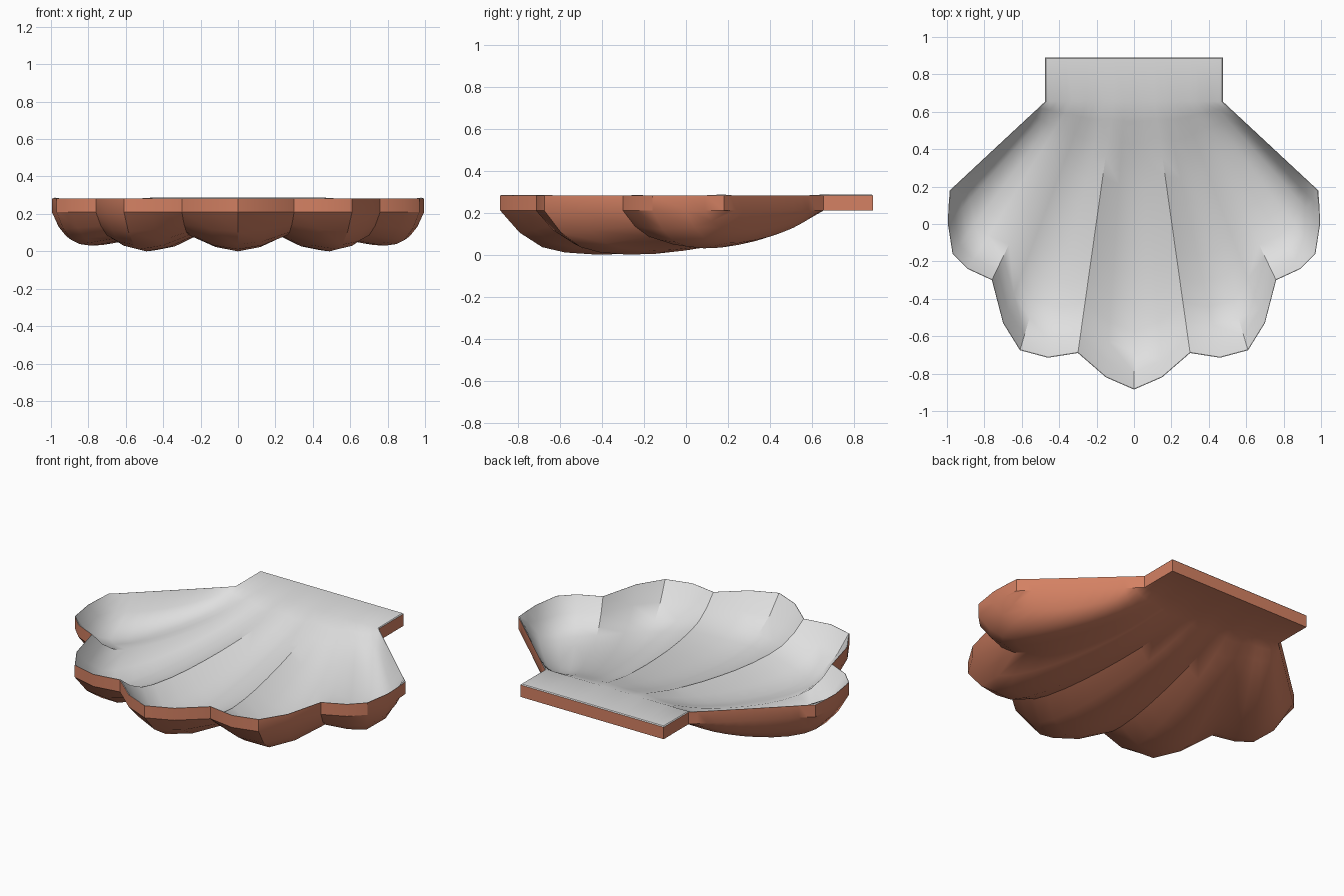
import bpy, bmesh

if "Cube" in bpy.data.objects:
    bpy.data.objects.remove(bpy.data.objects["Cube"])

RIM_Z, THICK = 0.21, 0.077

def material(name, col):
    m = bpy.data.materials.new(name)
    m.diffuse_color = (*col, 1)
    m.use_nodes = True
    m.node_tree.nodes["Principled BSDF"].inputs["Base Color"].default_value = m.diffuse_color
    return m

# Fan columns of the right half: hinge x, rim x, rim y, groove depth
half = [
    (0.00, 0.00, -0.885, 0.210), (0.05, 0.15, -0.82, 0.187),
    (0.11, 0.30, -0.69, 0.130), (0.16, 0.46, -0.715, 0.188),
    (0.21, 0.61, -0.675, 0.210), (0.25, 0.70, -0.53, 0.190),
    (0.30, 0.76, -0.30, 0.150), (0.33, 0.89, -0.24, 0.170),
    (0.36, 0.97, -0.16, 0.180), (0.41, 0.995, 0.00, 0.155),
    (0.45, 0.992, 0.09, 0.100), (0.475, 0.985, 0.18, 0.0),
]
columns = [(-a, -b, c, d) for a, b, c, d in reversed(half[1:])] + half

# Depth profile from hinge to rim: position along the column, share of depth
profile = [(0, 0), (0.07, 0.17), (0.15, 0.37), (0.22, 0.53), (0.3, 0.67),
           (0.4, 0.81), (0.5, 0.91), (0.6, 0.98), (0.7, 1.0), (0.8, 0.95),
           (0.87, 0.83), (0.94, 0.5), (1, 0)]

def sheet_points(lift):
    rows = [[(a, 0.89, RIM_Z + lift) for a, *_ in columns]]   # hinge tab
    for t, f in profile:
        rows.append([(a + (b - a) * t, 0.655 + (c - 0.655) * t,
                      RIM_Z + lift - d * f) for a, b, c, d in columns])
    return rows

bm = bmesh.new()

def add_sheet(lift, mat, flip):
    grid = [[bm.verts.new(p) for p in row] for row in sheet_points(lift)]
    for r in range(len(grid) - 1):
        for c in range(len(columns) - 1):
            q = [grid[r][c], grid[r + 1][c], grid[r + 1][c + 1], grid[r][c + 1]]
            face = bm.faces.new(q[::-1] if flip else q)
            face.material_index = mat
    # ordered outline of the sheet
    return (grid[0][:] + [row[-1] for row in grid[1:]] +
            grid[-1][-2::-1] + [row[0] for row in grid[-2:0:-1]])

# Shell underside, grey inside, and the upright rim wall joining them
low = add_sheet(0, 0, True)
top = add_sheet(THICK, 1, False)
n = len(low)
for i in range(n):
    j = (i + 1) % n
    bm.faces.new((low[i], low[j], top[j], top[i])).material_index = 0
bmesh.ops.recalc_face_normals(bm, faces=bm.faces)

# Fine pale chamfer on the upper rim
rim = [bm.edges.get((top[i], top[(i + 1) % n])) for i in range(n)]
bmesh.ops.bevel(bm, geom=rim, offset=0.005, segments=1, affect='EDGES',
                profile=0.5, material=1, clamp_overlap=True)

mesh = bpy.data.meshes.new("shell_dish")
bm.to_mesh(mesh)
bm.free()
mesh.materials.append(material("terracotta", (0.66, 0.22, 0.125)))
mesh.materials.append(material("light grey", (0.74, 0.74, 0.74)))
dish = bpy.data.objects.new("shell_dish", mesh)
bpy.context.collection.objects.link(dish)

# Smooth shading with crisp rim edges
bpy.context.view_layer.objects.active = dish
dish.select_set(True)
bpy.ops.object.shade_smooth_by_angle(angle=0.6)
